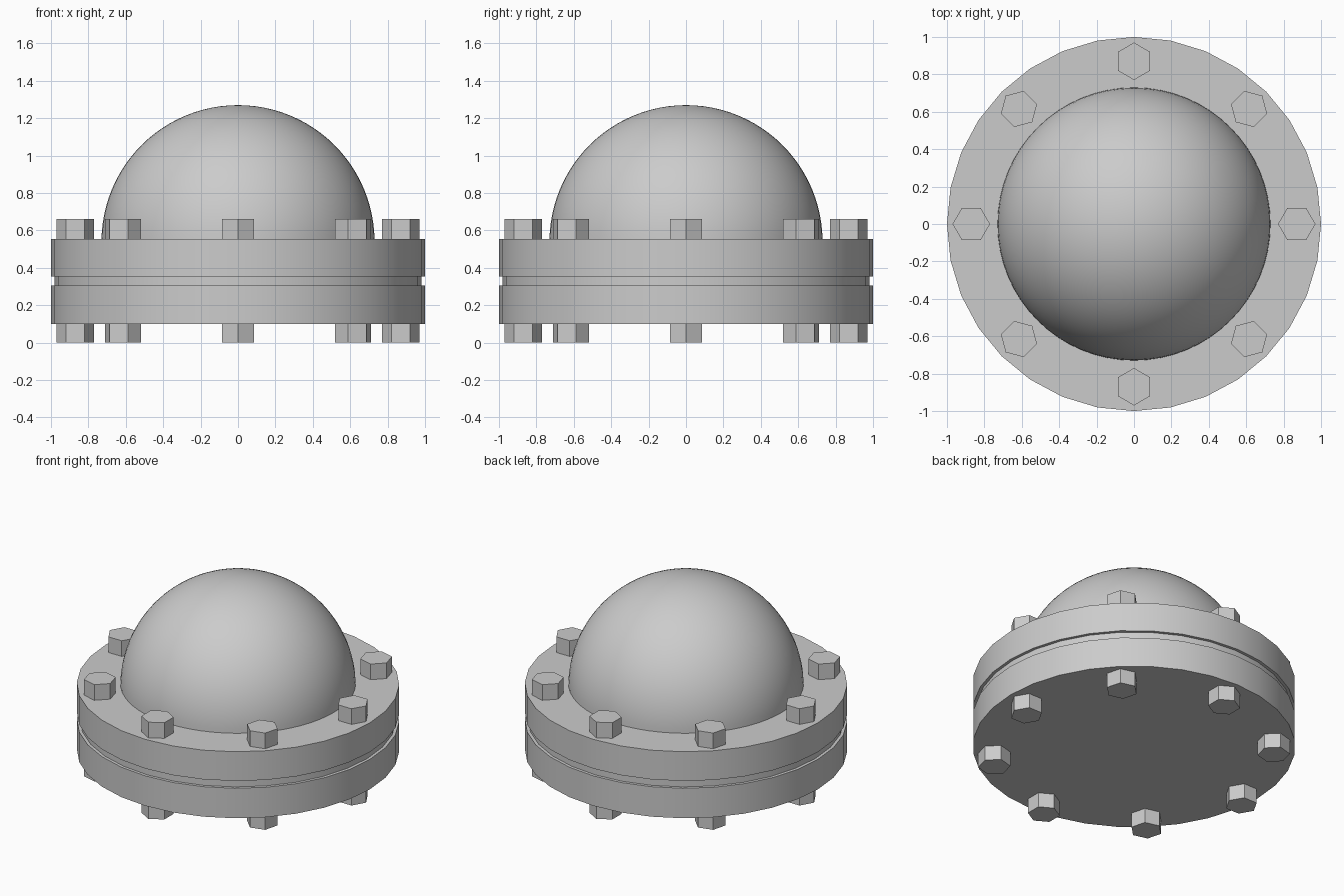
import bpy
import bmesh
from math import cos, sin, pi, radians

cube = bpy.data.objects.get("Cube")
if cube:
    bpy.data.objects.remove(cube, do_unlink=True)

steel = bpy.data.materials.new("grey steel")
steel.use_nodes = True
GREY = (0.6, 0.6, 0.6, 1)
steel.diffuse_color = GREY
steel.node_tree.nodes["Principled BSDF"].inputs["Base Color"].default_value = GREY


def finish(name, bm, smooth):
    bmesh.ops.recalc_face_normals(bm, faces=bm.faces)
    mesh = bpy.data.meshes.new(name)
    bm.to_mesh(mesh)
    bm.free()
    mesh.materials.append(steel)
    obj = bpy.data.objects.new(name, mesh)
    bpy.context.collection.objects.link(obj)
    if smooth:
        bpy.ops.object.select_all(action='DESELECT')
        obj.select_set(True)
        bpy.context.view_layer.objects.active = obj
        bpy.ops.object.shade_smooth_by_angle(angle=radians(30))
    return obj


def prism(name, radius, bottom, top, sides, x=0, y=0, turn=0, smooth=False):
    """Upright prism with its first corner pointing along the turn angle."""
    bm = bmesh.new()
    corners = [turn + 2 * pi * i / sides for i in range(sides)]
    base = bm.faces.new([bm.verts.new((x + radius * cos(a), y + radius * sin(a), bottom))
                         for a in corners])
    up = bmesh.ops.extrude_face_region(bm, geom=[base])
    verts = [v for v in up["geom"] if isinstance(v, bmesh.types.BMVert)]
    bmesh.ops.translate(bm, verts=verts, vec=(0, 0, top - bottom))
    return finish(name, bm, smooth)


# Two flanges with a slightly narrower gasket between them
prism("lower_flange", 1.0, 0.1, 0.305, 32, smooth=True)
prism("gasket", 0.98, 0.305, 0.355, 32, smooth=True)
prism("upper_flange", 1.0, 0.355, 0.555, 32, smooth=True)

# Dome: half circle profile spun around the vertical axis
bm = bmesh.new()
R, RINGS, BASE = 0.73, 24, 0.54
profile = [bm.verts.new((R * cos(pi / 2 * i / RINGS), 0, BASE + R * sin(pi / 2 * i / RINGS)))
           for i in range(RINGS + 1)]
edges = [bm.edges.new(pair) for pair in zip(profile, profile[1:])]
bmesh.ops.spin(bm, geom=profile + edges, cent=(0, 0, 0), axis=(0, 0, 1),
               angle=2 * pi, steps=64)
bmesh.ops.remove_doubles(bm, verts=bm.verts, dist=0.0005)
finish("dome", bm, True)

# Ring of hexagonal bolt heads above and nuts below
for i in range(8):
    a = i * pi / 4
    x, y = 0.87 * cos(a), 0.87 * sin(a)
    prism(f"bolt_head_{i + 1}", 0.1, 0.555, 0.662, 6, x, y, a)
    prism(f"nut_{i + 1}", 0.1, 0, 0.1, 6, x, y, a)
